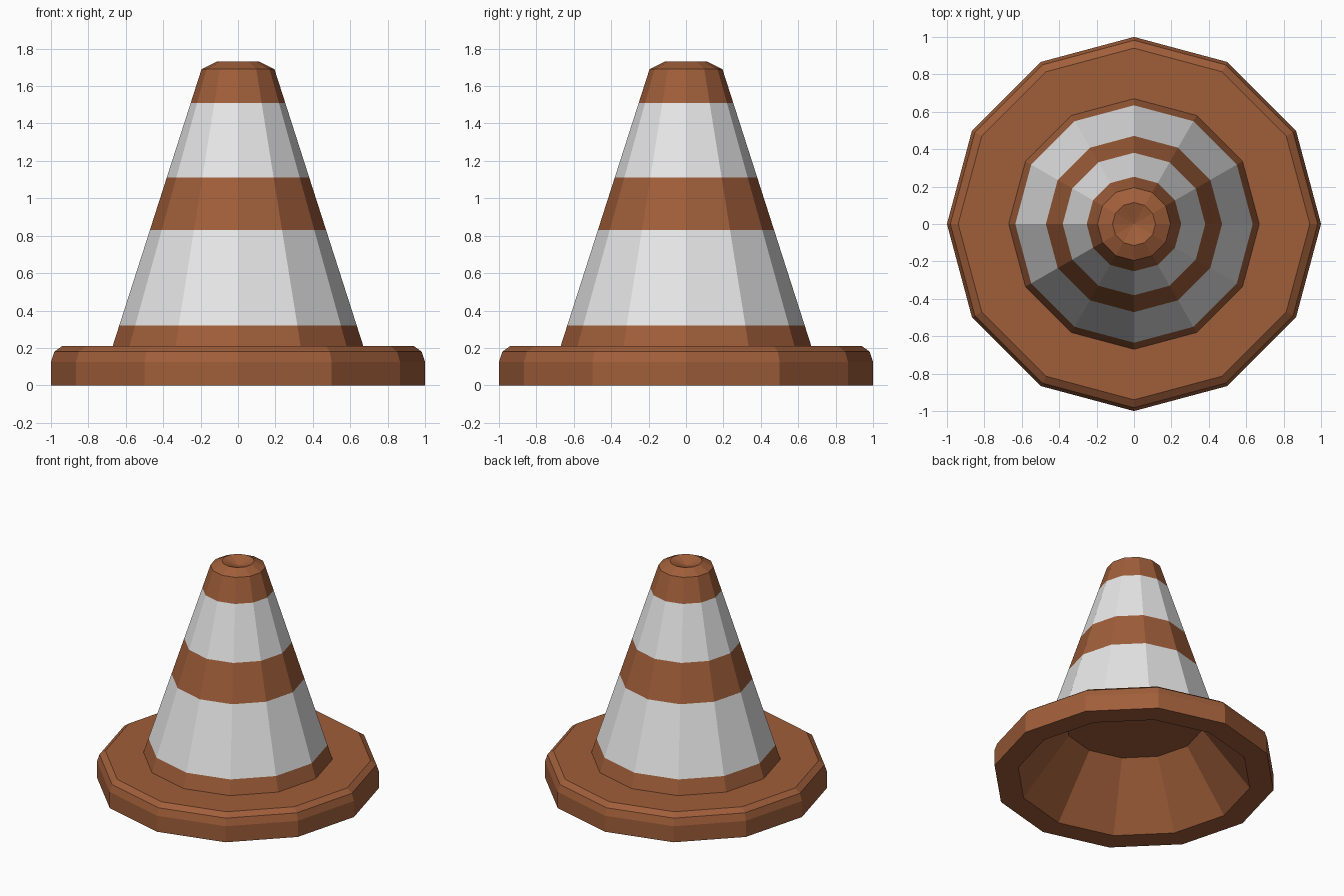
import bpy, bmesh, math

if "Cube" in bpy.data.objects:
    bpy.data.objects.remove(bpy.data.objects["Cube"])

SIDES = 12

def material(name, rgb):
    m = bpy.data.materials.new(name)
    m.diffuse_color = (*rgb, 1)
    m.use_nodes = True
    m.node_tree.nodes["Principled BSDF"].inputs["Base Color"].default_value = m.diffuse_color
    return m

ORANGE = material("burnt_orange", (0.35, 0.112, 0.042))
WHITE = material("white", (0.79, 0.79, 0.79))

def lathe(name, profile, stripes=()):
    """Spin a (radius, z) profile into flat 12-sided rings; radius 0 makes a pole."""
    bm = bmesh.new()
    rings = []
    for r, z in profile:
        if r == 0:
            rings.append([bm.verts.new((0, 0, z))] * SIDES)
        else:
            rings.append([bm.verts.new((r * math.cos(math.tau * i / SIDES),
                                        r * math.sin(math.tau * i / SIDES), z))
                          for i in range(SIDES)])
    for a, b in zip(rings, rings[1:]):
        for i in range(SIDES):
            j = (i + 1) % SIDES
            face = bm.faces.new(list(dict.fromkeys((a[i], a[j], b[j], b[i]))))
            # White bands by height
            z = face.calc_center_median().z
            face.material_index = int(any(lo < z < hi for lo, hi in stripes))
    bmesh.ops.recalc_face_normals(bm, faces=bm.faces)
    mesh = bpy.data.meshes.new(name)
    bm.to_mesh(mesh)
    bm.free()
    mesh.materials.append(ORANGE)
    mesh.materials.append(WHITE)
    obj = bpy.data.objects.new(name, mesh)
    bpy.context.collection.objects.link(obj)
    return obj

def wall(z):
    """Radius of the straight cone wall at height z."""
    return 0.67 - (z - 0.21) * (0.67 - 0.195) / 1.48

# One closed shell: hollow underside, foot, striped wall, bevelled tip, dished top
underside = [(0, 0.44), (0.49, 0.44), (0.83, 0)]
foot = [(1, 0), (1, 0.125), (0.982, 0.18), (0.94, 0.21)]
cone_wall = [(wall(z), z) for z in (0.21, 0.32, 0.83, 1.11, 1.51, 1.69)]
tip = [(0.115, 1.73), (0, 1.69)]
lathe("traffic_cone", underside + foot + cone_wall + tip,
      stripes=((0.45, 0.83), (1.11, 1.51)))
